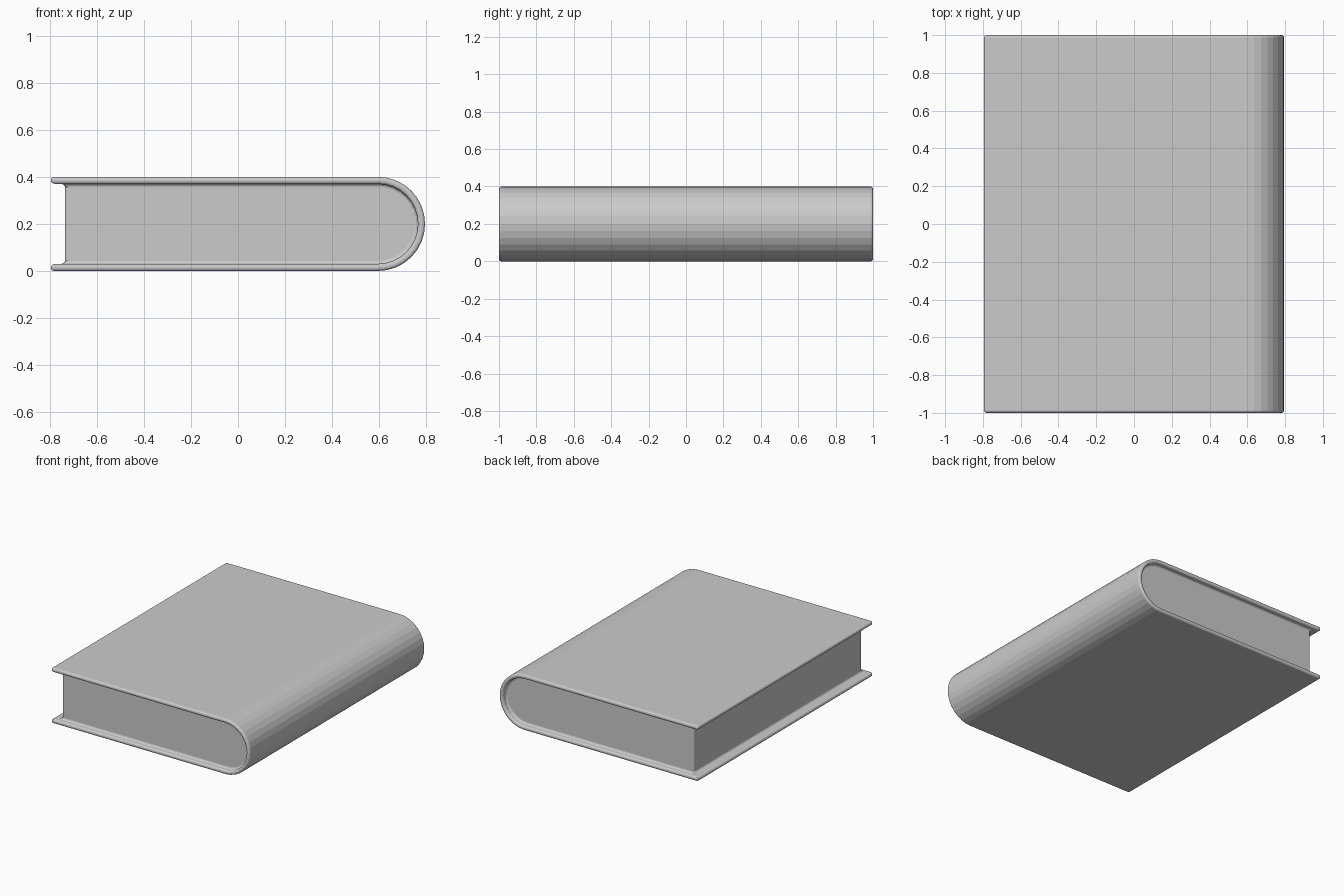
import bpy, bmesh, math

cube = bpy.data.objects.get("Cube")
if cube:
    bpy.data.objects.remove(cube, do_unlink=True)

LEFT, SPINE_X, RADIUS = -0.795, 0.595, 0.2
COVER, PAGE_LEFT, PAGE_END = 0.03, -0.735, 0.96

grey = bpy.data.materials.new("plain grey")
grey.use_nodes = True
colour = (0.6, 0.6, 0.6, 1)
grey.diffuse_color = colour
grey.node_tree.nodes["Principled BSDF"].inputs["Base Color"].default_value = colour

bm = bmesh.new()

# Closed book outline: flat fore edge and a half-round spine
outline = [(LEFT, 2 * RADIUS), (LEFT, 0)]
for i in range(17):
    a = -math.pi / 2 + math.pi * i / 16
    outline.append((SPINE_X + RADIUS * math.cos(a), RADIUS + RADIUS * math.sin(a)))
front = bm.faces.new([bm.verts.new((x, -1, z)) for x, z in outline])
grown = bmesh.ops.extrude_face_region(bm, geom=[front], use_keep_orig=True)
for v in grown["geom"]:
    if isinstance(v, bmesh.types.BMVert):
        v.co.y = 1
bmesh.ops.recalc_face_normals(bm, faces=bm.faces)
bm.normal_update()

# Rim of the cover, then the page block set back inside it
pages = [f for f in bm.faces if abs(f.normal.y) > 0.9 or f.normal.x < -0.9]
bmesh.ops.inset_region(bm, faces=pages, thickness=COVER, use_even_offset=True)
bmesh.ops.inset_region(bm, faces=pages, thickness=0, depth=0)
for v in {v for f in pages for v in f.verts}:
    v.co.x = max(v.co.x, PAGE_LEFT)
    v.co.y = max(-PAGE_END, min(PAGE_END, v.co.y))
bm.normal_update()

mesh = bpy.data.meshes.new("book")
bm.to_mesh(mesh)
bm.free()
mesh.materials.append(grey)
book = bpy.data.objects.new("book", mesh)
bpy.context.collection.objects.link(book)

# Rounded cover rims and soft joints between cover and pages
bevel = book.modifiers.new("rounded edges", 'BEVEL')
bevel.width = 0.013
bevel.segments = 3
bevel.limit_method = 'ANGLE'
bevel.angle_limit = math.radians(40)
bevel.use_clamp_overlap = False
